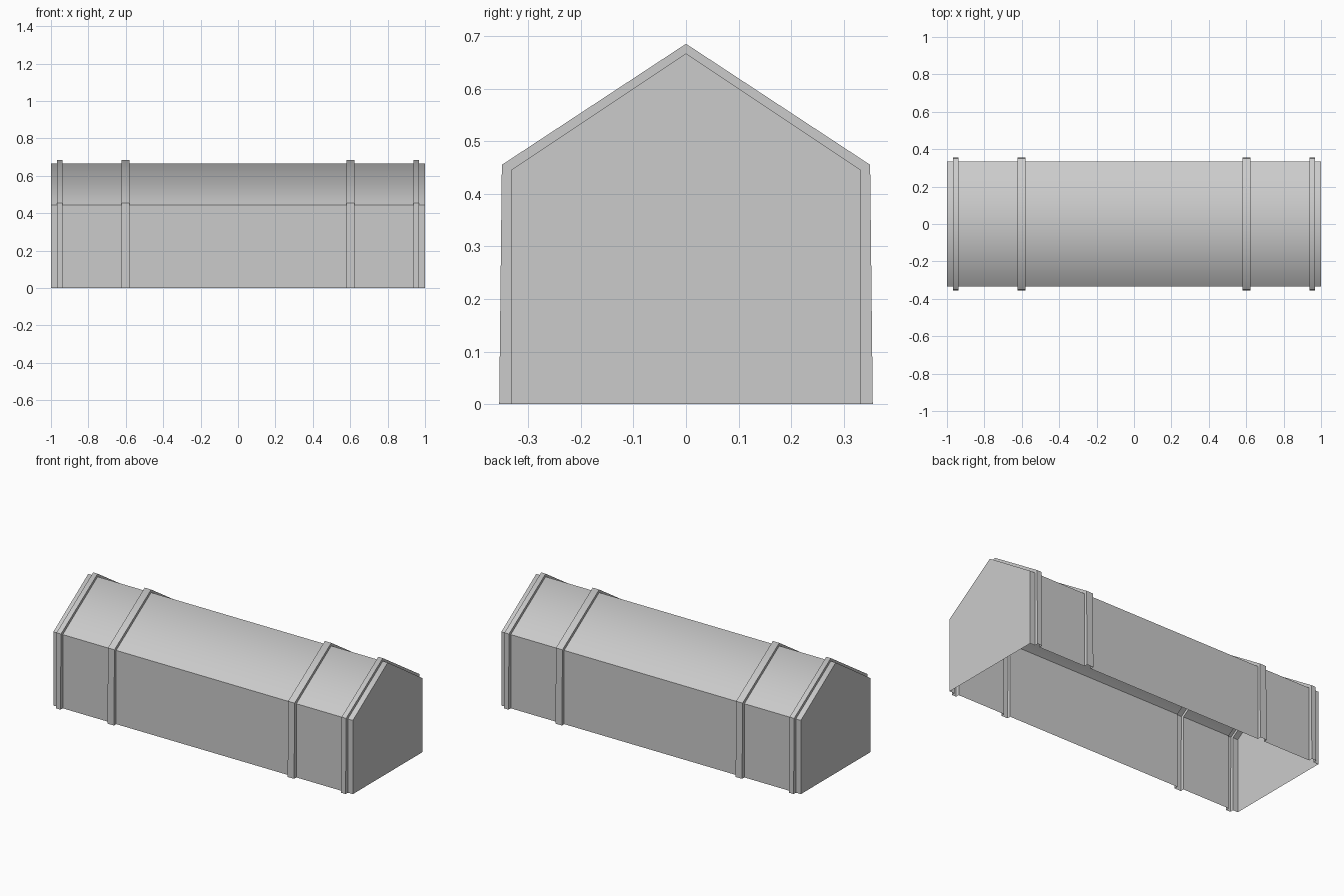
import bpy, bmesh

if "Cube" in bpy.data.objects:
    bpy.data.objects.remove(bpy.data.objects["Cube"])

# Cross-sections (y, z): the thin shell and the raised, slightly flared bands
SHELL = [(-0.333, 0), (-0.333, 0.445), (0, 0.667), (0.333, 0.445), (0.333, 0)]
BAND = [(-0.355, 0), (-0.35, 0.455), (0, 0.685), (0.35, 0.455), (0.355, 0)]


def loft(name, stations, closed_end=None):
    """Skin an open-bottomed surface through (x, profile) stations."""
    bm = bmesh.new()
    rows = [[bm.verts.new((x, y, z)) for y, z in prof] for x, prof in stations]
    for a, b in zip(rows, rows[1:]):
        for i in range(len(a) - 1):
            bm.faces.new((a[i], b[i], b[i + 1], a[i + 1]))
    if closed_end is not None:
        ring = rows[closed_end]
        bm.faces.new(ring if closed_end == 0 else ring[::-1])
    # Only the ridge is smooth; every other edge stays crisp
    for f in bm.faces:
        f.smooth = True
    for e in bm.edges:
        v, w = e.verts
        ridge = abs(v.co.y) < 1e-4 and abs(w.co.y) < 1e-4 and abs(v.co.z - w.co.z) < 1e-4
        e.smooth = ridge
    mesh = bpy.data.meshes.new(name)
    bm.to_mesh(mesh)
    bm.free()
    obj = bpy.data.objects.new(name, mesh)
    bpy.context.collection.objects.link(obj)
    return obj


# Long middle section
loft("middle_section", [(-0.58, SHELL), (0.58, SHELL)])

# Mirrored ends: raised bands, side sections and closed gable ends
for side, s in (("left", -1), ("right", 1)):
    def part(name, stations, gable=False):
        pts = [(s * x, p) for x, p in stations]
        if s < 0:
            pts.reverse()
        loft(f"{side}_{name}", pts, (0 if s < 0 else -1) if gable else None)

    for label, x0, x1 in (("inner_band", 0.58, 0.623), ("outer_band", 0.937, 0.967)):
        part(label, [(x0, SHELL), (x0, BAND), (x1, BAND), (x1, SHELL)])
    part("side_section", [(0.623, SHELL), (0.937, SHELL)])
    part("gable_end", [(0.967, SHELL), (1.0, SHELL)], gable=True)
